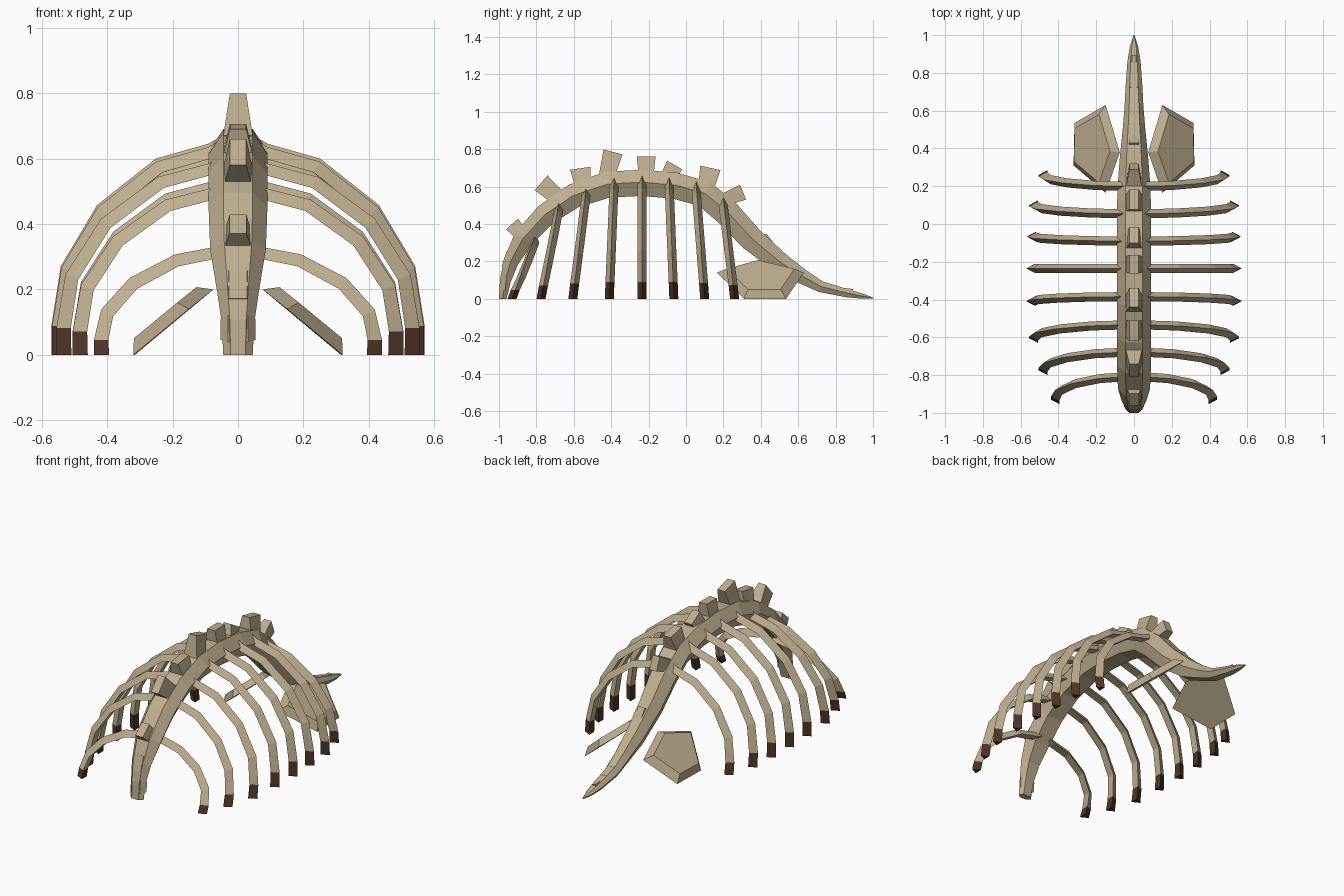
import bpy, bmesh, math
from mathutils import Vector

cube = bpy.data.objects.get("Cube")
if cube:
    bpy.data.objects.remove(cube, do_unlink=True)


def make_material(name, color):
    mat = bpy.data.materials.new(name)
    mat.use_nodes = True
    mat.diffuse_color = color
    bsdf = next(n for n in mat.node_tree.nodes if n.type == 'BSDF_PRINCIPLED')
    bsdf.inputs["Base Color"].default_value = color
    bsdf.inputs["Roughness"].default_value = 0.9
    return mat


bone = make_material("weathered bone", (0.52, 0.43, 0.28, 1))
brown = make_material("dark brown tip", (0.08, 0.035, 0.02, 1))


def finish(name, bm, mats=(bone,)):
    bmesh.ops.recalc_face_normals(bm, faces=bm.faces)
    mesh = bpy.data.meshes.new(name)
    bm.to_mesh(mesh)
    bm.free()
    for m in mats:
        mesh.materials.append(m)
    obj = bpy.data.objects.new(name, mesh)
    bpy.context.collection.objects.link(obj)
    return obj


def loft(bm, rings, last_index=0):
    """Skin a list of point rings, with caps; the last span gets last_index."""
    loops = [[bm.verts.new((p[0], p[1], max(p[2], 0))) for p in r] for r in rings]
    n = len(loops[0])
    for k, (a, b) in enumerate(zip(loops, loops[1:])):
        for i in range(n):
            j = (i + 1) % n
            face = bm.faces.new((a[i], a[j], b[j], b[i]))
            face.material_index = last_index if k == len(loops) - 2 else 0
    bm.faces.new(loops[0])
    bm.faces.new(loops[-1]).material_index = last_index


# Backbone: y, z, half width, half height
path = [
    (-.98, 0, .045, .02), (-.965, .1, .05, .03), (-.935, .2, .065, .04),
    (-.87, .32, .085, .055), (-.75, .45, .09, .06), (-.6, .55, .09, .065),
    (-.42, .61, .09, .07), (-.24, .62, .09, .07), (-.06, .605, .09, .07),
    (.1, .56, .09, .07), (.22, .46, .085, .07), (.35, .32, .075, .065),
    (.5, .195, .06, .055), (.62, .12, .05, .04), (.72, .065, .045, .03),
    (.86, .03, .035, .022), (.94, .015, .022, .014), (1, .004, .003, .003)]
section = [(.5, 1), (1, .05), (.6, -1), (-.6, -1), (-1, .05), (-.5, 1)]
rings = []
for i, (y, z, w, h) in enumerate(path):
    before, after = path[max(i - 1, 0)], path[min(i + 1, len(path) - 1)]
    along = Vector((0, after[0] - before[0], after[1] - before[1])).normalized()
    if i in (0, len(path) - 1):
        along = Vector((0, 0, 1)) if i == 0 else Vector((0, 1, 0))
    up = Vector((0, -along.z, along.y))
    rings.append([Vector((sx * w, y, z)) + up * (sz * h) for sx, sz in section])
bm = bmesh.new()
loft(bm, rings)
finish("backbone", bm)

# Vertebra spines: top centre y, z, slope in degrees, length, depth, half width
spines = [
    (-.993, .08, 85, .08, .03, .03), (-.972, .215, 72, .09, .05, .028),
    (-.93, .4, 42, .085, .09, .026), (-.775, .62, 49, .105, .12, .025),
    (-.565, .698, 8, .11, .08, .025), (-.39, .785, -15, .105, .13, .025),
    (-.213, .76, 0, .1, .1, .025), (-.06, .715, -30, .095, .09, .025),
    (.13, .70, -12, .11, .1, .025), (.305, .57, -68, .085, .11, .024),
    (.46, .31, -53, .1, .08, .023), (.605, .17, -45, .06, .05, .02),
    (.7, .11, -25, .06, .04, .017), (.78, .078, -15, .05, .04, .014),
    (.87, .055, -8, .05, .03, .011)]
for y, z, slope, length, depth, w in spines:
    a = math.radians(slope)
    along = Vector((0, math.cos(a), math.sin(a)))
    up = Vector((0, -along.z, along.y))
    top = Vector((0, y, z))
    block = []
    for centre, half, width in ((top - up * depth, .4 * length, 1.8 * w),
                                (top, .5 * length, w)):
        block.append([centre + along * (s * half) + Vector((t * width, 0, 0))
                      for s, t in ((-1, -1), (-1, 1), (1, 1), (1, -1))])
    bm = bmesh.new()
    loft(bm, block)
    finish("vertebra_spine", bm)

# Ribs: half span, height, root y, tip y
ribs = [
    (.44, .33, -.81, -.93), (.505, .51, -.68, -.775), (.555, .585, -.535, -.605),
    (.568, .635, -.385, -.41), (.57, .645, -.235, -.235), (.565, .635, -.09, -.065),
    (.555, .61, .055, .1), (.505, .53, .2, .26)]
arch = [(.1, 1.03), (.16, 1), (.44, .93), (.755, .71), (.95, .42), (1, .14), (1, 0)]
for side, label in ((1, "left"), (-1, "right")):
    for span, height, root, tip in ribs:
        rings = []
        for i, (u, v) in enumerate(arch):
            p, q = arch[max(i - 1, 0)], arch[min(i + 1, len(arch) - 1)]
            d = Vector(((q[0] - p[0]) * span, 0, (q[1] - p[1]) * height)).normalized()
            out = Vector((-d.z, 0, d.x))
            if i >= 5:
                out = Vector((1, 0, 0))
            y = root + (tip - root) * min(1, max(0, 1 - v))
            ridge = Vector((u * span, y, v * height))
            inner = ridge - out * (.034 + .002 * i)
            ring = [ridge, inner + Vector((0, .024, 0)), inner - Vector((0, .024, 0))]
            rings.append([Vector((side * c.x, c.y, c.z)) for c in ring])
        bm = bmesh.new()
        loft(bm, rings, 1)
        finish(label + "_rib", bm, (bone, brown))

    # Hip plate: five-sided slab with a raised, inset outer face
    corners = [Vector(c) for c in ((.15, .63, .14), (.315, .535, 0), (.32, .31, 0),
                                   (.15, .165, .14), (.075, .38, .2))]
    centre = sum(corners, Vector()) / 5
    raised = [centre + (c - centre) * .78 + Vector((.024, 0, .03)) for c in corners]
    bm = bmesh.new()
    loft(bm, [[Vector((side * c.x, c.y, c.z)) for c in r] for r in (corners, raised)])
    finish(label + "_hip_plate", bm)
